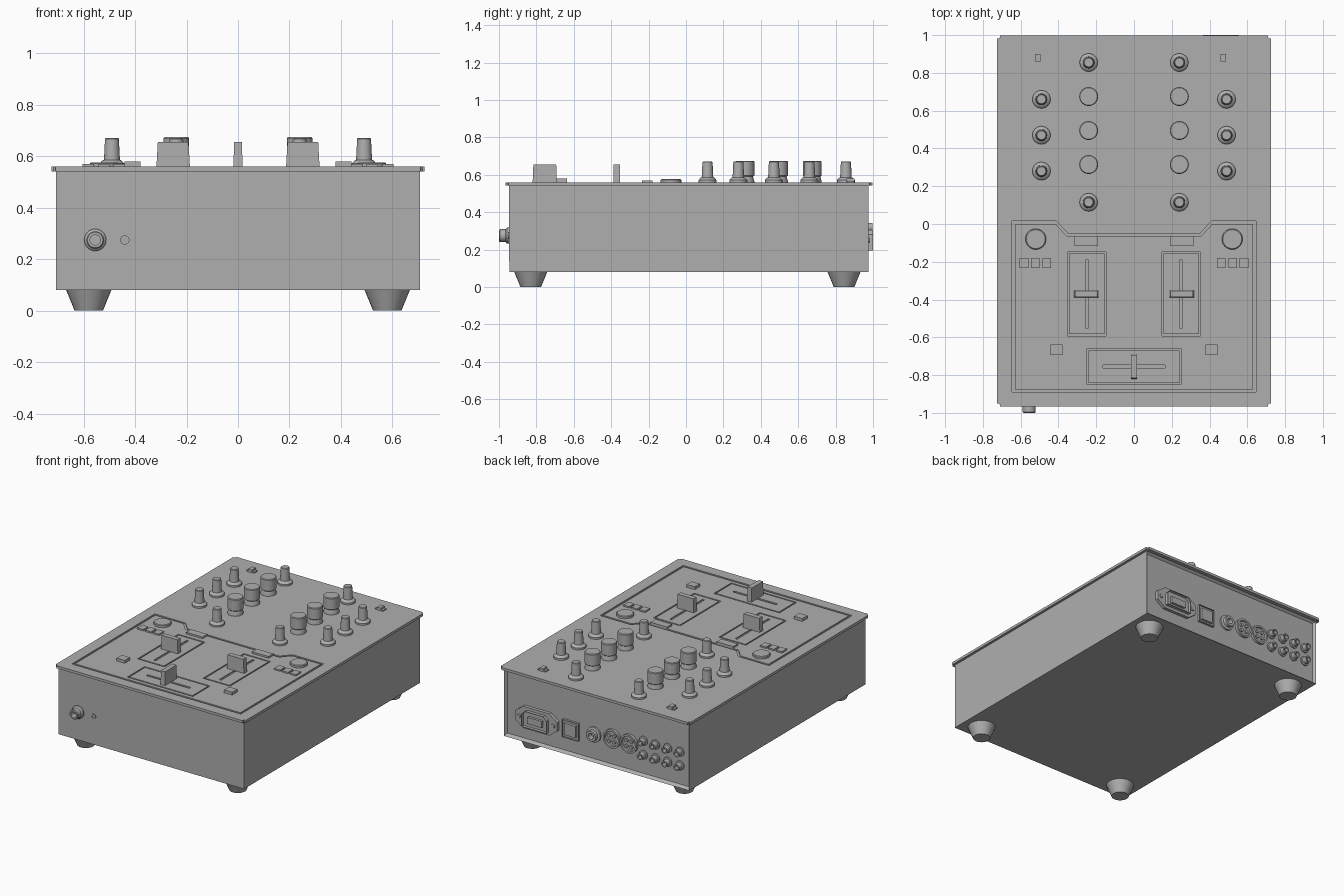
import bpy, bmesh, math
from mathutils import Matrix, Vector

cube = bpy.data.objects.get("Cube")
if cube:
    bpy.data.objects.remove(cube, do_unlink=True)

grey = bpy.data.materials.new("plain_grey")
grey.use_nodes = True
COLOUR = (0.43, 0.43, 0.43, 1)
grey.diffuse_color = COLOUR
grey.node_tree.nodes["Principled BSDF"].inputs["Base Color"].default_value = COLOUR

UP = Matrix.Identity(4)
FRONT = Matrix.Rotation(math.pi / 2, 4, 'X')
BACK = Matrix.Rotation(math.pi, 4, 'Z') @ FRONT
TOP = 0.56      # height of the control surface
PANEL = 0.955   # depth of the recessed rear panel


def finish(name, bm, loc=(0, 0, 0), facing=UP, smooth=False):
    bmesh.ops.recalc_face_normals(bm, faces=bm.faces)
    bm.transform(Matrix.Translation(loc) @ facing)
    mesh = bpy.data.meshes.new(name)
    bm.to_mesh(mesh)
    bm.free()
    mesh.materials.append(grey)
    ob = bpy.data.objects.new(name, mesh)
    bpy.context.collection.objects.link(ob)
    bpy.ops.object.select_all(action='DESELECT')
    bpy.context.view_layer.objects.active = ob
    ob.select_set(True)
    if smooth:
        bpy.ops.object.shade_smooth_by_angle(angle=math.radians(35))
    return ob


def lathe(name, profile, loc, facing=UP, sides=24):
    """Turn (radius, height) points around the local z axis."""
    bm = bmesh.new()
    rings = []
    for r, h in [(0, profile[0][1])] + profile + [(0, profile[-1][1])]:
        n = sides if r else 1
        rings.append([bm.verts.new((r * math.cos(math.tau * i / n), r * math.sin(math.tau * i / n), h))
                      for i in range(n)])
    for a, b in zip(rings, rings[1:]):
        for i in range(sides):
            j = (i + 1) % sides
            quad = [a[i % len(a)], a[j % len(a)], b[j % len(b)], b[i % len(b)]]
            bm.faces.new(list(dict.fromkeys(quad)))
    return finish(name, bm, loc, facing, smooth=True)


def rect(x, y, w, d):
    return [(x - w / 2, y - d / 2), (x + w / 2, y - d / 2), (x + w / 2, y + d / 2), (x - w / 2, y + d / 2)]


def add_prism(bm, points, low, high, taper=1):
    """Extrude an outline; taper scales the top. Returns the top face."""
    n = len(points)
    mid = sum((Vector(p) for p in points), Vector((0, 0))) / n
    base = [bm.verts.new((*p, low)) for p in points]
    tip = [bm.verts.new((*(mid + (Vector(p) - mid) * taper), high)) for p in points]
    bm.faces.new(base[::-1])
    for i in range(n):
        j = (i + 1) % n
        bm.faces.new((base[i], base[j], tip[j], tip[i]))
    return bm.faces.new(tip)


def prism(name, points, low, high, loc=(0, 0, 0), facing=UP, taper=1, hollow=None):
    bm = bmesh.new()
    top = add_prism(bm, points, low, high, taper)
    if hollow:
        bmesh.ops.inset_individual(bm, faces=[top], thickness=hollow[0])
        bmesh.ops.translate(bm, verts=top.verts, vec=(0, 0, -hollow[1]))
    return finish(name, bm, loc, facing)


def shrink(points, gap):
    """Offset a counter-clockwise outline inward."""
    result = []
    for i, p in enumerate(points):
        p, a, b = Vector(p), Vector(points[i - 1]), Vector(points[(i + 1) % len(points)])
        d, e = (p - a).normalized(), (b - p).normalized()
        m, k = Vector((-d.y, d.x)), Vector((-e.y, e.x))
        result.append(tuple(p + (m + k) * gap / (1 + m.dot(k))))
    return result


def add_ring(bm, points, gap, low, high):
    inner, n = shrink(points, gap), len(points)
    loops = [[bm.verts.new((*p, z)) for p in pts]
             for pts, z in ((points, low), (points, high), (inner, high), (inner, low))]
    for a, b in zip(loops, loops[1:] + loops[:1]):
        for i in range(n):
            j = (i + 1) % n
            bm.faces.new((a[i], a[j], b[j], b[i]))


# Case with a recessed rear panel
bm = bmesh.new()
add_prism(bm, rect(0, 0.015, 1.415, 1.92), 0.08, 0.545)
bm.normal_update()
rear = max(bm.faces, key=lambda f: f.calc_center_median().y)
bmesh.ops.inset_individual(bm, faces=[rear], thickness=0.022)
bmesh.ops.translate(bm, verts=rear.verts, vec=(0, PANEL - 0.975, 0))
finish("case", bm)

# Top plate with rounded corners
bm = bmesh.new()
add_prism(bm, rect(0, 0.016, 1.45, 1.962), 0.542, TOP)
bmesh.ops.bevel(bm, geom=[e for e in bm.edges if abs(e.verts[0].co.z - e.verts[1].co.z) > 0.01],
                offset=0.015, segments=3, affect='EDGES')
plate = finish("top_plate", bm)

# Grooves and fader slots cut in the plate
bm = bmesh.new()
low, high = TOP - 0.008, TOP + 0.02
half = [(0.645, -0.89), (0.645, 0.015), (0.41, 0.015), (0.35, -0.05)]
add_ring(bm, half + [(-x, y) for x, y in reversed(half)], 0.014, low, high)
for x in (-0.25, 0.25):
    add_ring(bm, rect(x, -0.37, 0.205, 0.445), 0.009, low, high)
    add_prism(bm, rect(x, -0.37, 0.016, 0.36), low, high)
add_ring(bm, rect(0, -0.755, 0.5, 0.19), 0.009, low, high)
add_prism(bm, rect(0, -0.755, 0.33, 0.016), low, high)
cutter = finish("groove_cutter", bm)
cutter.hide_render = True
cut = plate.modifiers.new("grooves", 'BOOLEAN')
cut.operation, cut.solver, cut.object = 'DIFFERENCE', 'EXACT', cutter
bpy.context.view_layer.objects.active = plate
bpy.ops.object.modifier_apply(modifier=cut.name)
bpy.data.objects.remove(cutter, do_unlink=True)

SMALL_KNOB = [(0.048, 0), (0.048, 0.012), (0.037, 0.024), (0.031, 0.026), (0.027, 0.108), (0.023, 0.112)]
BIG_KNOB = [(0.05, 0), (0.05, 0.006), (0.043, 0.03), (0.05, 0.036), (0.05, 0.11), (0.046, 0.115)]

# Controls repeated on both sides
for side, s in (("left", 1), ("right", -1)):
    for x, y in ((0.24, 0.855), (0.24, 0.115), (0.49, 0.66), (0.49, 0.47), (0.49, 0.28)):
        lathe(f"small_knob_{side}", SMALL_KNOB, (s * x, y, TOP))
    for y in (0.675, 0.495, 0.315):
        lathe(f"big_knob_{side}", BIG_KNOB, (s * 0.24, y, TOP), sides=32)
    lathe(f"round_button_{side}", [(0.055, 0), (0.055, 0.013), (0.05, 0.017)],
          (s * 0.52, -0.08, TOP), sides=32)
    for x in (0.462, 0.522, 0.582):
        prism(f"cue_button_{side}", rect(s * x, -0.207, 0.046, 0.054), TOP, TOP + 0.01)
    prism(f"label_button_{side}", rect(s * 0.252, -0.09, 0.125, 0.052), TOP, TOP + 0.012)
    prism(f"square_button_{side}", rect(s * 0.41, -0.665, 0.062, 0.055), TOP, TOP + 0.02)
    prism(f"fader_cap_{side}", rect(s * 0.252, -0.37, 0.13, 0.036), TOP, TOP + 0.095, taper=0.92)
    # Toggle switch
    tx = 0.473 if s > 0 else -0.51
    prism(f"toggle_base_{side}", rect(tx, 0.88, 0.06, 0.036), TOP, TOP + 0.007)
    prism(f"toggle_lever_{side}", rect(tx, 0.88, 0.03, 0.042), TOP, TOP + 0.02)
    # Feet
    for y in (-0.83, 0.845):
        lathe(f"foot_{side}", [(0.055, 0), (0.088, 0.08)], (s * 0.58, y, 0))
prism("crossfader_cap", rect(0, -0.755, 0.034, 0.13), TOP, TOP + 0.095, taper=0.94)

# Headphone sockets on the front
lathe("headphone_socket", [(0.043, 0), (0.043, 0.012), (0.034, 0.02), (0.034, 0.05), (0.03, 0.055),
                           (0.02, 0.055), (0.02, 0.015)], (-0.555, -0.945, 0.275), FRONT)
lathe("mini_socket", [(0.018, 0), (0.018, 0.006), (0.009, 0.006), (0.009, 0.001)],
      (-0.44, -0.945, 0.275), FRONT, 16)

# Power inlet on the rear
w, h = 0.16, 0.075
flange = [(-w, -0.03), (-0.1, -h), (0.1, -h), (w, -0.03), (w, 0.03), (0.1, h), (-0.1, h), (-w, 0.03)]
prism("power_flange", flange, 0, 0.022, (0.46, PANEL, 0.25), BACK)
shell = [(-0.095, -0.055), (0.095, -0.055), (0.095, 0.03), (0.07, 0.055), (-0.07, 0.055), (-0.095, 0.03)]
prism("power_inlet", shell, 0.02, 0.045, (0.46, PANEL, 0.25), BACK, hollow=(0.014, 0.022))
prism("power_core", rect(0, -0.005, 0.11, 0.045), 0.02, 0.04, (0.46, PANEL, 0.25), BACK)
for x in (-0.13, 0.13):
    lathe("power_screw", [(0.015, 0.02), (0.012, 0.028)], (0.46 + x, PANEL, 0.25), BACK, 12)

# Power switch
prism("switch_frame", rect(0, 0, 0.125, 0.12), 0, 0.015, (0.205, PANEL, 0.25), BACK, hollow=(0.012, 0.01))
prism("switch_rocker", rect(0, 0, 0.09, 0.085), 0.003, 0.02, (0.205, PANEL, 0.25), BACK, taper=0.95)

# Audio connectors
lathe("rear_jack", [(0.052, 0), (0.052, 0.012), (0.036, 0.016), (0.036, 0.04), (0.02, 0.04), (0.02, 0.005)],
      (0.03, PANEL, 0.265), BACK)
for x in (-0.11, -0.24):
    lathe("output_ring", [(0.064, 0), (0.064, 0.018), (0.052, 0.018), (0.05, 0.006)], (x, PANEL, 0.275), BACK, 32)
    for i in range(4):
        a = math.tau * (i + 0.5) / 4
        lathe("output_pin", [(0.012, 0), (0.012, 0.018)],
              (x + 0.027 * math.cos(a), PANEL, 0.275 + 0.027 * math.sin(a)), BACK, 12)
for i in range(4):
    for z in (0.225, 0.32):
        lathe("phono_socket", [(0.032, 0), (0.032, 0.008), (0.023, 0.01), (0.023, 0.042), (0.014, 0.042),
                               (0.014, 0.012)], (-0.345 - 0.093 * i, PANEL, z), BACK, 16)
